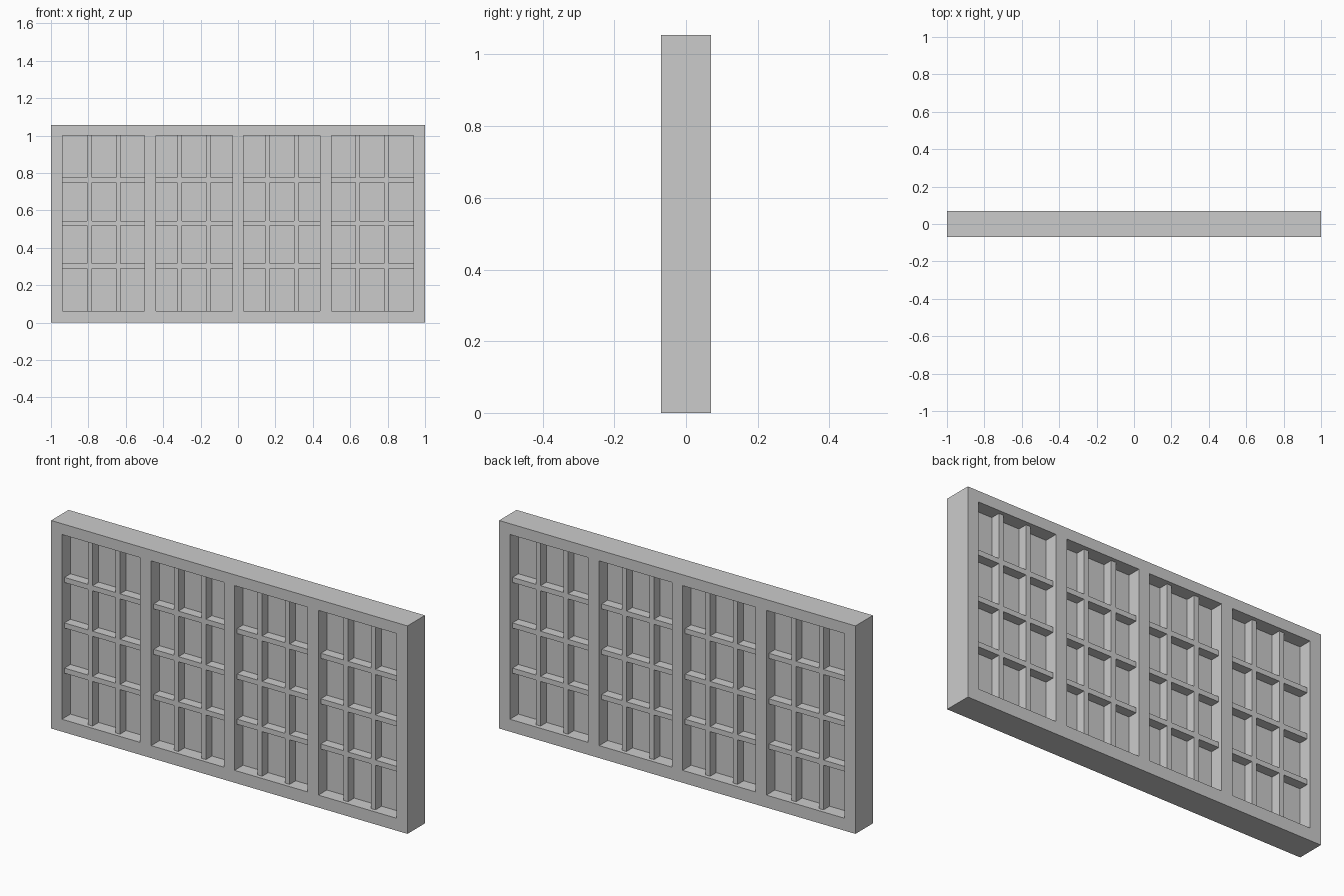
import bpy

if "Cube" in bpy.data.objects:
    bpy.data.objects.remove(bpy.data.objects["Cube"])

W, H, D = 2.0, 1.055, 0.14        # overall size
Z0, Z1 = 0.063, 1.0               # opening bottom and top
BAR, BAR_D = 0.026, 0.10          # glazing bar width and depth


def box(name, x0, x1, z0, z1, depth):
    """Box centred on y = 0, given by its front outline and depth."""
    h = depth / 2
    verts = [(x, y, z) for x in (x0, x1) for y in (-h, h) for z in (z0, z1)]
    faces = [(0, 1, 3, 2), (4, 6, 7, 5), (0, 4, 5, 1),
             (2, 3, 7, 6), (0, 2, 6, 4), (1, 5, 7, 3)]
    mesh = bpy.data.meshes.new(name)
    mesh.from_pydata(verts, [], faces)
    obj = bpy.data.objects.new(name, mesh)
    bpy.context.collection.objects.link(obj)
    return obj


# Outer frame rails
box("bottom_rail", -W / 2, W / 2, 0, Z0, D)
box("top_rail", -W / 2, W / 2, Z1, H, D)

# Side stiles and mullions between the four lights
stiles = [(-1, -0.939), (-0.5, -0.438), (-0.03, 0.03), (0.438, 0.5), (0.939, 1)]
for i, (a, b) in enumerate(stiles):
    box(f"stile_{i}", a, b, Z0, Z1, D)

bar_rows = [0.302, 0.531, 0.762]
bar_cols = [(0.640, 0.794), (0.158, 0.312)]
levels = [Z0] + [z + s * BAR / 2 for z in bar_rows for s in (-1, 1)] + [Z1]
columns = [(-0.794, -0.640), (-0.312, -0.158), (0.158, 0.312), (0.640, 0.794)]

for i, xs in enumerate(columns):
    left, right = stiles[i][1], stiles[i + 1][0]
    # Glass in the middle of the frame depth
    box(f"glass_{i}", left, right, Z0, Z1, 0.004)
    # Horizontal glazing bars
    for r, z in enumerate(bar_rows):
        box(f"horizontal_bar_{i}_{r}", left, right, z - BAR / 2, z + BAR / 2, BAR_D)
    # Vertical glazing bars, fitted between the horizontal ones
    for c, x in enumerate(xs):
        for r in range(4):
            box(f"vertical_bar_{i}_{c}_{r}", x - BAR / 2, x + BAR / 2,
                levels[2 * r], levels[2 * r + 1], BAR_D)
